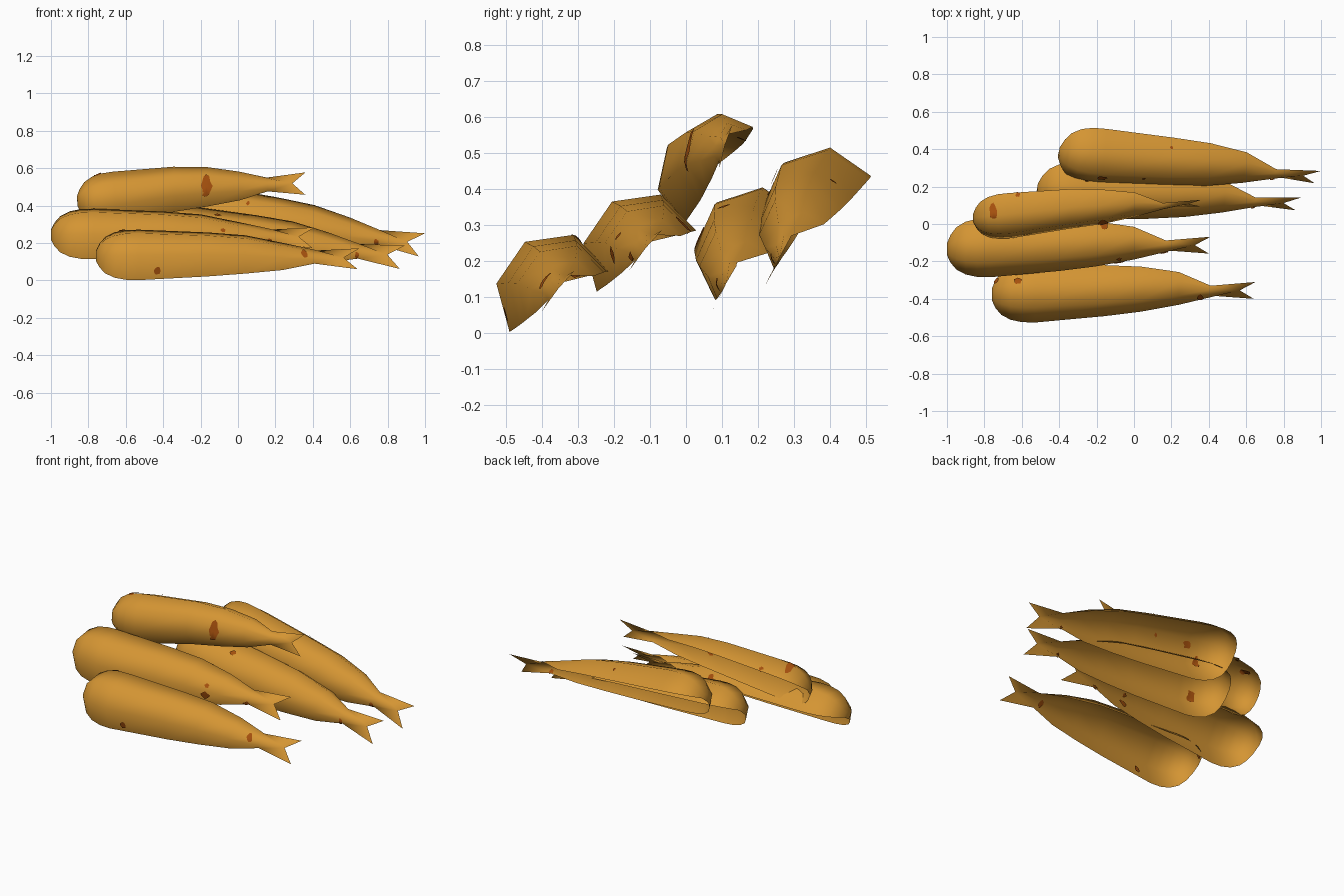
import bpy, bmesh, math, random
from mathutils import Vector, Matrix, Euler
from mathutils.bvhtree import BVHTree

if "Cube" in bpy.data.objects:
    bpy.data.objects.remove(bpy.data.objects["Cube"])

random.seed(4)


def material(name, rgb):
    m = bpy.data.materials.new(name)
    m.diffuse_color = (*rgb, 1)
    m.use_nodes = True
    m.node_tree.nodes["Principled BSDF"].inputs["Base Color"].default_value = m.diffuse_color
    return m


GOLD = material("golden skin", (0.66, 0.30, 0.033))
BROWN = material("brown spot", (0.38, 0.08, 0.004))

PIVOT = Vector((0.20, -0.352, 0.088))   # middle of the open rim at the widest part
# unit half section: (across the rim, outwards)
SECTION = [(-1, 0), (-0.76, 0.84), (0.03, 1.2), (0.8, 0.86), (1, 0)]
HEAD_A, HEAD_B = (-0.49, 0.002), (-0.213, 0.172)
# body stations: distance from head, lower rim, upper rim, depth
BODY = [
    (0.23, HEAD_A, HEAD_B, 0.98),
    (0.60, (-0.461, 0.022), (-0.22, 0.17), 0.98),
    (0.80, (-0.442, 0.037), (-0.228, 0.168), 0.94),
    (1.00, (-0.418, 0.056), (-0.257, 0.157), 0.78),
    (1.17, (-0.383, 0.09), (-0.33, 0.16), 0.5),
]
# rounded head: distance from tip, size
HEAD = [(0.0, 0.2), (0.02, 0.48), (0.05, 0.72), (0.10, 0.90), (0.16, 0.985)]


def ring(s, a, b, depth, size=1.0):
    a, b = Vector((s, *a)), Vector((s, *b))
    mid, half = (a + b) / 2, (b - a) / 2
    out = Vector((0, -half.z, half.y))
    mid += out * 0.32 * (1 - size)
    return [mid + (half * w + out * d * depth) * size - PIVOT for w, d in SECTION]


def make_fish(name, loc, roll, pitch, yaw, scale=1.0, bend=(0, 0)):
    stations = [(s, HEAD_A, HEAD_B, 0.98, k) for s, k in HEAD] + BODY
    M = (Matrix.Translation(loc)
         @ Euler([math.radians(v) for v in (roll, pitch, yaw)]).to_matrix().to_4x4()
         @ Matrix.Scale(scale, 4))
    bm = bmesh.new()
    vs = []
    for st in stations:
        sag = Vector((0, *bend)) * max(0, 1 - st[0] / 0.6)
        vs.append([bm.verts.new(M @ p + sag) for p in ring(*st)])
    # open half shell
    for r0, r1 in zip(vs, vs[1:]):
        for j in range(4):
            bm.faces.new((r0[j], r1[j], r1[j + 1], r0[j + 1]))
    bm.faces.new(vs[0])
    # forked tail
    low, notch, high = [bm.verts.new(M @ (Vector(p) - PIVOT)) for p in
                        ((1.40, -0.40, 0.06), (1.325, -0.355, 0.122), (1.41, -0.31, 0.172))]
    a, p1, p2, p3, b = vs[-1]
    for f in ((a, low, notch), (a, notch, p1), (p1, notch, p2),
              (p2, notch, p3), (p3, notch, b), (b, notch, high)):
        bm.faces.new(f)
    bm.normal_update()
    tree = BVHTree.FromBMesh(bm)
    me = bpy.data.meshes.new(name)
    bm.to_mesh(me)
    bm.free()
    me.materials.append(GOLD)
    for f in me.polygons:
        f.use_smooth = True
    bpy.context.collection.objects.link(bpy.data.objects.new(name, me))
    return tree


# aiming directions for the spots: right and up vectors
AIM = {
    "front": ((1, 0, 0), (0, 0, 1)),
    "top": ((1, 0, 0), (0, 1, 0)),
    "front_right": ((0.819, 0.574, 0), (-0.215, 0.307, 0.927)),
    "below": ((-0.766, 0.643, 0), (0.3215, 0.383, 0.866)),
}


def make_spot(trees, name, aim, u, v, ru, rv):
    """Ragged thin patch on both sides of the nearest skin."""
    right, up = (Vector(d) for d in AIM[aim])
    eye = right.cross(up)
    start = right * u + up * v + eye * 4
    hits = [(h[3], i, h[0], h[1]) for i, t in enumerate(trees)
            for h in [t.ray_cast(start, -eye)] if h[0] is not None]
    if not hits:
        return
    _, idx, hit, n = min(hits, key=lambda h: h[0])
    tree = trees[idx]
    e1 = (right - n * right.dot(n)).normalized()
    e2 = n.cross(e1)
    shape = []
    for i in range(12):
        t, k = i * math.tau / 12, random.uniform(0.75, 1.2)
        shape.append((math.cos(t) * ru * k, math.sin(t) * rv * k))
    bm = bmesh.new()
    for side in (1, -1):
        def on_skin(p):
            q, m, _, _ = tree.find_nearest(p)
            return bm.verts.new(q + m * 0.006 * side)
        c = on_skin(hit)
        mids = [on_skin(hit + (e1 * x + e2 * y) * 0.5) for x, y in shape]
        rim = [on_skin(hit + e1 * x + e2 * y) for x, y in shape]
        for i in range(12):
            j = (i + 1) % 12
            for f in ((c, mids[i], mids[j]), (mids[i], rim[i], rim[j], mids[j])):
                bm.faces.new(f if side == 1 else f[::-1])
    me = bpy.data.meshes.new(name)
    bm.to_mesh(me)
    bm.free()
    me.materials.append(BROWN)
    for f in me.polygons:
        f.use_smooth = True
    bpy.context.collection.objects.link(bpy.data.objects.new(name, me))


# fish: name, place, roll, pitch, yaw, scale, head bend
FISH = [
    ("fish_front", (-0.56, -0.352, 0.088), 0, 0, 0),
    ("fish_middle", (-0.80, -0.110, 0.20), 0, 0, 0),
    ("fish_top", (-0.685, 0.099, 0.438), 22, -3.2, 1.3, 0.87, (-0.03, -0.03)),
    ("fish_back_inner", (-0.32, 0.205, 0.215), 10, 5.6, -4.3),
    ("fish_back_outer", (-0.206, 0.392, 0.325), 10, 7.7, -6.4),
]
SPOTS = [
    ("front", -0.43, 0.055, 0.018, 0.024), ("front", 0.355, 0.14, 0.018, 0.024),
    ("front", -0.17, 0.505, 0.030, 0.06), ("front", -0.11, 0.345, 0.018, 0.018),
    ("front", -0.08, 0.265, 0.014, 0.014), ("front", 0.635, 0.135, 0.012, 0.02),
    ("front", 0.74, 0.205, 0.012, 0.016),
    ("front_right", -0.182, 0.157, 0.030, 0.022), ("front_right", 0.051, 0.114, 0.024, 0.014),
    ("top", -0.62, -0.305, 0.022, 0.02), ("top", -0.73, -0.305, 0.02, 0.02),
    ("top", -0.16, -0.01, 0.02, 0.03), ("top", -0.75, 0.065, 0.022, 0.045),
    ("top", -0.62, 0.155, 0.012, 0.014), ("top", -0.17, 0.25, 0.024, 0.025),
    ("top", 0.2, 0.405, 0.008, 0.01), ("top", 0.35, -0.39, 0.014, 0.012),
    ("below", 0.339, 0.305, 0.022, 0.045), ("below", 0.312, 0.121, 0.025, 0.04),
    ("below", 0.118, 0.467, 0.01, 0.012),
]
skins = [make_fish(*f) for f in FISH]
for i, s in enumerate(SPOTS):
    make_spot(skins, f"skin_spot_{i + 1}", *s)
